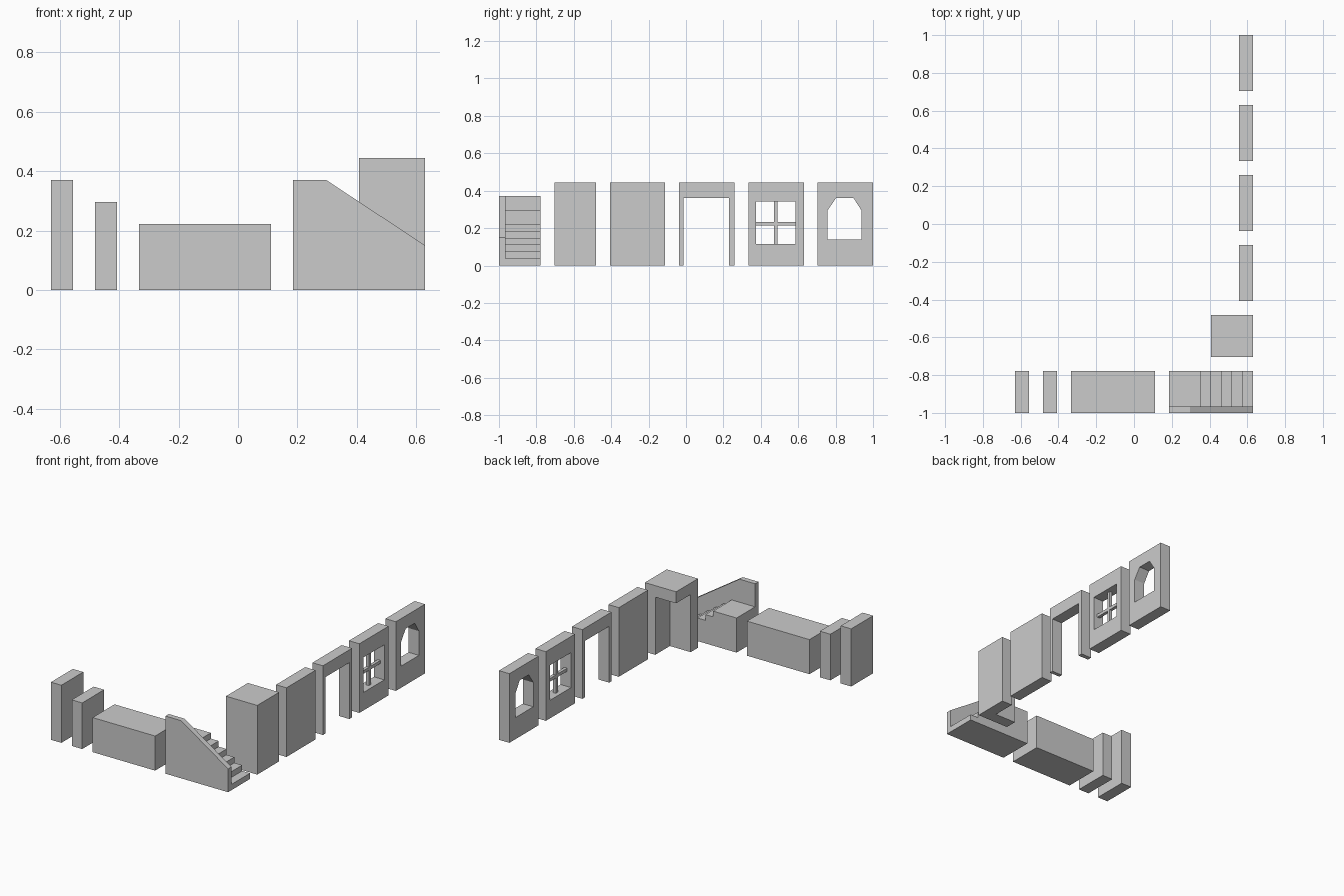
import bpy, bmesh

if "Cube" in bpy.data.objects:
    bpy.data.objects.remove(bpy.data.objects["Cube"])

U = 2 / 27          # layout module
X1 = 8.5 * U        # outer x face of the wall row


def prism(name, pts, axis, lo, hi):
    """Extrude a 2D outline: axis 'x' takes (y, z) points, axis 'y' takes (x, z)."""
    bm = bmesh.new()
    place = (lambda p: (lo, p[0], p[1])) if axis == 'x' else (lambda p: (p[0], lo, p[1]))
    face = bm.faces.new([bm.verts.new(place(p)) for p in pts])
    ext = bmesh.ops.extrude_face_region(bm, geom=[face])
    verts = [g for g in ext['geom'] if isinstance(g, bmesh.types.BMVert)]
    bmesh.ops.translate(bm, verts=verts, vec=(hi - lo, 0, 0) if axis == 'x' else (0, hi - lo, 0))
    bmesh.ops.recalc_face_normals(bm, faces=bm.faces)
    mesh = bpy.data.meshes.new(name)
    bm.to_mesh(mesh)
    bm.free()
    obj = bpy.data.objects.new(name, mesh)
    bpy.context.collection.objects.link(obj)
    return obj


def rect(a0, a1, z0, z1):
    return [(a0, z0), (a1, z0), (a1, z1), (a0, z1)]


def box(name, x0, x1, y0, y1, z0, z1):
    return prism(name, rect(x0, x1, z0, z1), 'y', y0, y1)


def cut(obj, cutter):
    mod = obj.modifiers.new("opening", 'BOOLEAN')
    mod.operation, mod.solver, mod.object = 'DIFFERENCE', 'EXACT', cutter
    bpy.context.view_layer.objects.active = obj
    bpy.ops.object.modifier_apply(modifier=mod.name)
    bpy.data.objects.remove(cutter)


def wall(name, y0, pts=None):
    obj = box(name, X1 - U, X1, y0, y0 + 4 * U, 0, 6 * U)
    if pts:
        cut(obj, prism("cutter", pts, 'x', X1 - 2 * U, X1 + U))
    return obj


# Front row: two pillars and a low block
F0, F1 = -1, -1 + 3 * U
box("tall_pillar", -X1, -X1 + U, F0, F1, 0, 5 * U)
box("short_pillar", -X1 + 2 * U, -X1 + 3 * U, F0, F1, 0, 4 * U)
box("low_block", -4.5 * U, 1.5 * U, F0, F1, 0, 3 * U)

# Staircase: six treads up to a landing, with a sloped side wall
S0, run, rise, rail_y = 2.5 * U, 0.75 * U, 0.5 * U, -0.966
steps = [(S0, 0), (X1, 0)]
for i in range(6):
    x = X1 - i * run
    steps.append((x, (i + 1) * rise))
    steps.append((x - run if i < 5 else S0, (i + 1) * rise))
prism("stairs", steps, 'y', rail_y, F1)
prism("stair_side_wall", [(S0, 0), (X1, 0), (X1, 0.15), (4 * U, 5 * U), (S0, 5 * U)],
      'y', F0, rail_y)

# Corner: capped L-shaped wall, open toward the back left
C0, C1 = -9.5 * U, -6.5 * U
corner = box("corner_wall", X1 - 3 * U, X1, C0, C1, 0, 6 * U)
cut(corner, box("cutter", X1 - 4 * U, X1 - U, C0 + U, C1 + U, -U, 5 * U))

# Row of wall panels
wall("plain_wall", -5.5 * U)
wall("door_wall", -0.5 * U, rect(-0.013, 0.231, -0.1, 0.362))
wall("window_wall", 4.5 * U, rect(0.374, 0.586, 0.116, 0.341))
wall("arch_window_wall", 9.5 * U,
     [(0.757, 0.139), (0.938, 0.139), (0.938, 0.295), (0.895, 0.362), (0.803, 0.362), (0.757, 0.295)])

# Window cross bars
XM = X1 - U / 2
box("window_bar_vertical", XM - 0.01, XM + 0.01, 0.47, 0.49, 0.116, 0.341)
box("window_bar_horizontal", XM - 0.01, XM + 0.01, 0.374, 0.586, 0.214, 0.234)
